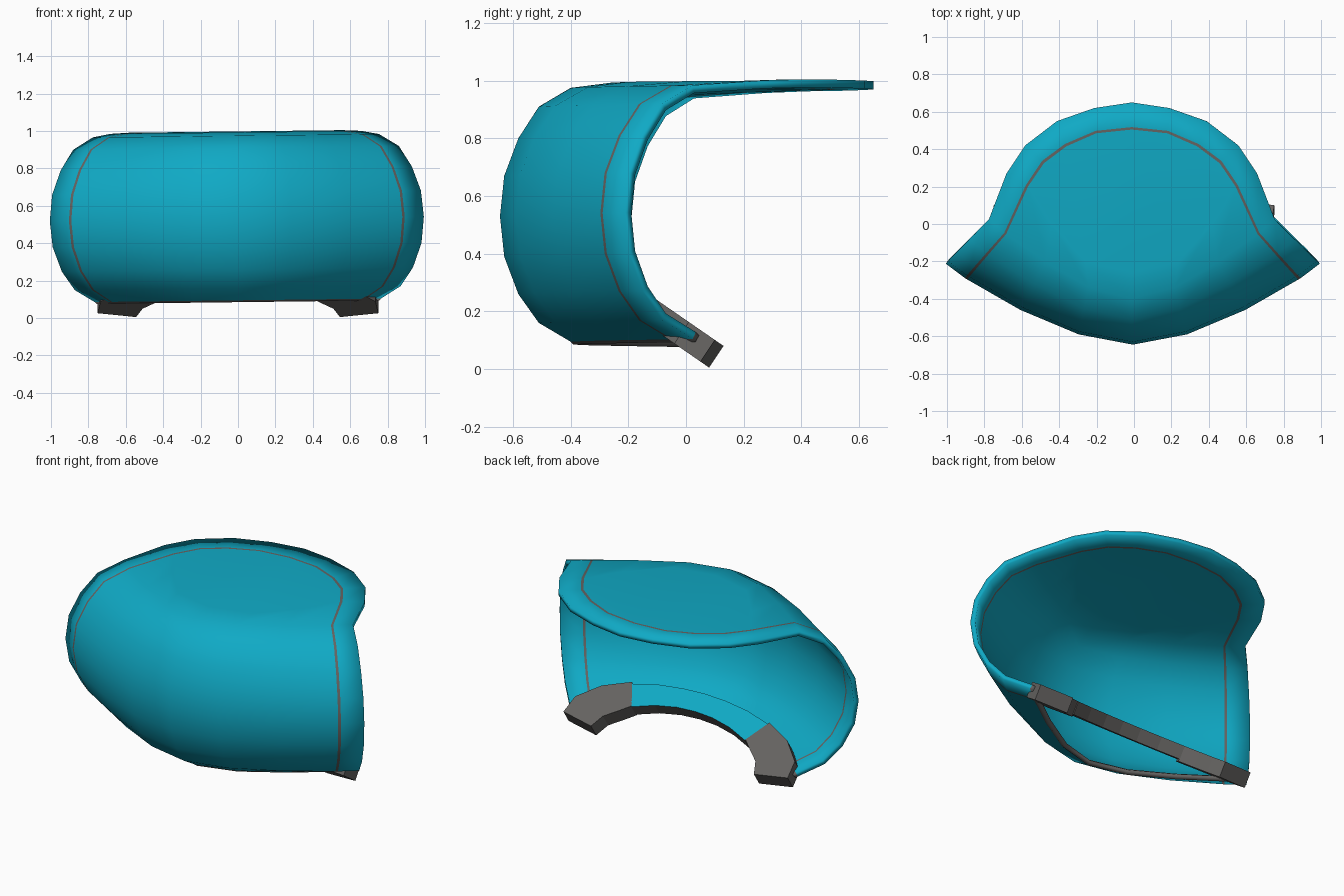
import bpy, bmesh, math
from mathutils import Vector

if "Cube" in bpy.data.objects:
    bpy.data.objects.remove(bpy.data.objects["Cube"])


def material(name, rgb):
    m = bpy.data.materials.new(name)
    m.diffuse_color = (*rgb, 1)
    m.use_nodes = True
    m.node_tree.nodes["Principled BSDF"].inputs["Base Color"].default_value = m.diffuse_color
    return m


TEAL = material("teal", (0.005, 0.40, 0.56))
GREY = material("dark_grey", (0.13, 0.125, 0.12))


def make_object(name, bm):
    bmesh.ops.remove_doubles(bm, verts=bm.verts, dist=1e-5)
    mesh = bpy.data.meshes.new(name)
    bm.to_mesh(mesh)
    bm.free()
    mesh.materials.append(TEAL)
    mesh.materials.append(GREY)
    ob = bpy.data.objects.new(name, mesh)
    bpy.context.collection.objects.link(ob)
    mir = ob.modifiers.new("mirror", 'MIRROR')
    mir.use_clip = True
    return ob


# Shell: plan curve at mid height, and how far each column leans in at the top and bottom
plan = [(0, -.645), (.29, -.59), (.6, -.46), (.885, -.297), (.898, -.289), (1, -.212)]
lean = [(0, .245), (-.06, .25), (-.14, .255), (-.213, .243), (-.216, .242), (-.235, .235)]
section = [(1.04, .085), (1, .095), (.55, .16), (.26, .26), (.06, .39), (0, .53),
           (.06, .67), (.26, .80), (.55, .91), (1, .975)]
# Flat top: start of the plate, then its inner line, outer line and edge
plate_start = [(0, -.26), (.25, -.2), (.43, 0), (.555, .2), (.567, .207), (.67, .27)]
loops = [[(.47, .325), (.35, .415), (.19, .485), (0, .505)],
         [(.48, .337), (.357, .428), (.193, .498), (0, .518)],
         [(.57, .42), (.4, .55), (.2, .62), (0, .65)]]

bm = bmesh.new()
rows = [[bm.verts.new((p[0] + k * o[0], p[1] + k * o[1], z)) for p, o in zip(plan, lean)]
        for k, z in section]
rows.append([bm.verts.new((x, y, .993)) for x, y in plate_start])
for r in range(len(rows) - 1):
    for c in range(5):
        f = bm.faces.new((rows[r][c], rows[r][c + 1], rows[r + 1][c + 1], rows[r + 1][c]))
        f.material_index = 1 if (r == 0 or c == 3) else 0
# Top plate with the thin inset line running around it
tops = [[rows[-1][3 + i]] + [bm.verts.new((x, y, .998)) for x, y in loop]
        for i, loop in enumerate(loops)]
for i in range(2):
    for j in range(4):
        f = bm.faces.new((tops[i][j], tops[i + 1][j], tops[i + 1][j + 1], tops[i][j + 1]))
        f.material_index = 1 if i == 0 else 0
bm.faces.new(rows[-1][:3] + tops[0])
shell = make_object("shell", bm)
sol = shell.modifiers.new("thickness", 'SOLIDIFY')
sol.thickness = .028
sol.offset = -1
shell.rotation_euler.y = -.012
bpy.context.view_layer.objects.active = shell
shell.select_set(True)
bpy.ops.object.shade_smooth_by_angle(angle=math.radians(40))


# Arched brace in a tilted plane
def brace(name, outer, inner, drop, teal_top):
    bm = bmesh.new()
    down = Vector((0, -.05, -.075)) * drop

    def pair(p):
        top = Vector((p[0], p[1], .17 - .69 * p[1]))
        return bm.verts.new(top), bm.verts.new(top + down)

    o = [pair(p) for p in outer]
    i = [pair(p) for p in inner]
    for a in range(len(o) - 1):
        top = bm.faces.new((o[a][0], o[a + 1][0], i[a + 1][0], i[a][0]))
        top.material_index = 0 if teal_top else 1
        for quad in ((i[a][1], i[a + 1][1], o[a + 1][1], o[a][1]),
                     (o[a][1], o[a + 1][1], o[a + 1][0], o[a][0]),
                     (i[a][0], i[a + 1][0], i[a + 1][1], i[a][1])):
            bm.faces.new(quad).material_index = 1
    ends = [0, -1] if not teal_top else [0]
    for e in ends:
        bm.faces.new((o[e][0], i[e][0], i[e][1], o[e][1])).material_index = 1
    bmesh.ops.recalc_face_normals(bm, faces=bm.faces)
    return make_object(name, bm)


brace("brace_ends", [(.75, .1), (.735, .01), (.62, -.08), (.46, -.14)],
      [(.545, .13), (.51, .065), (.45, .025), (.38, -.025)], 1, False)
brace("brace_arch", [(.46, -.13), (.3, -.165), (.14, -.182), (0, -.187)],
      [(.38, -.02), (.25, -.06), (.12, -.082), (0, -.088)], .85, True)
